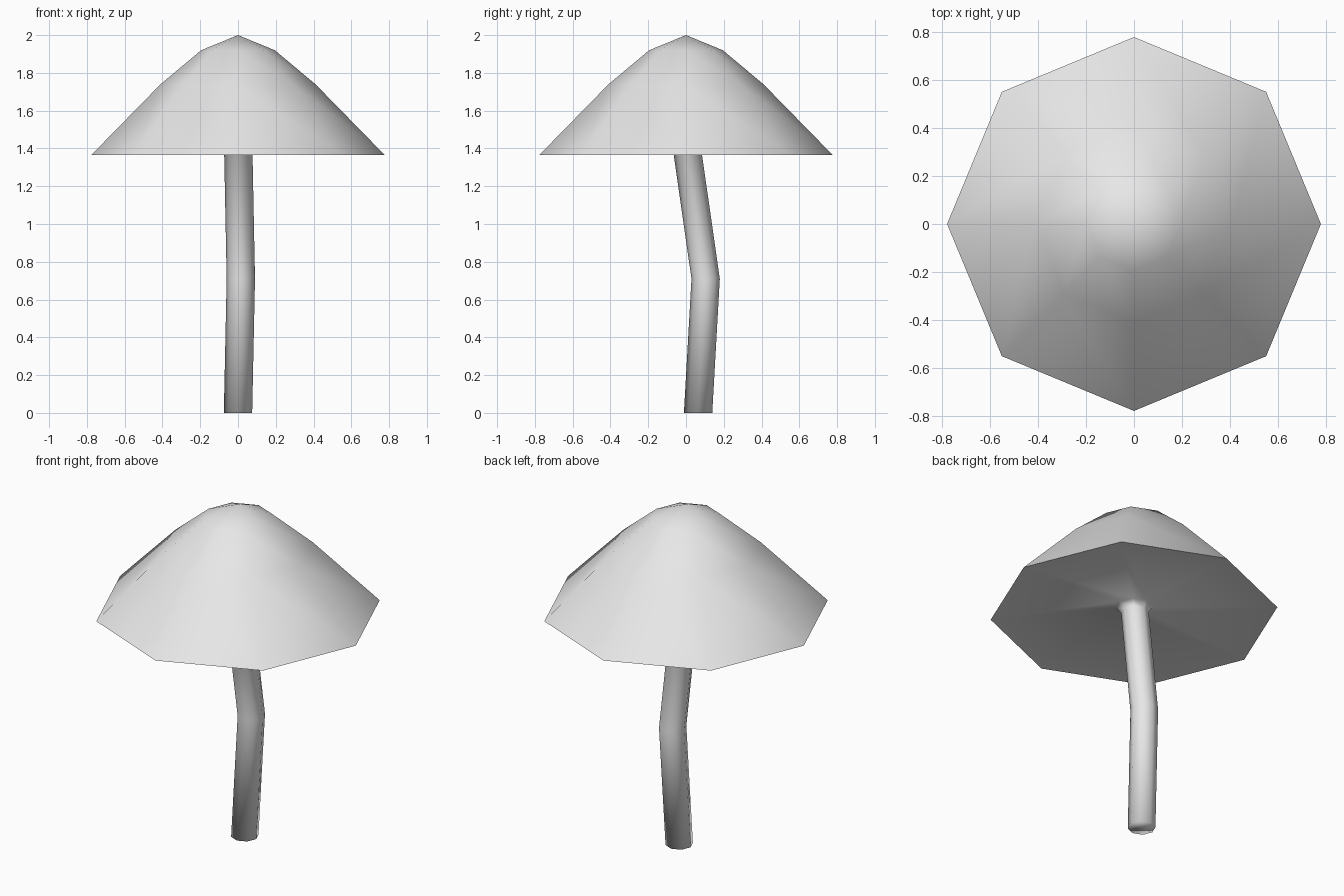
import bpy, bmesh, math

old = bpy.data.objects.get("Cube")
if old:
    bpy.data.objects.remove(old, do_unlink=True)

SIDES = 8

mat = bpy.data.materials.new("pale_grey")
mat.use_nodes = True
grey = (0.8, 0.8, 0.8, 1)
mat.diffuse_color = grey
mat.node_tree.nodes["Principled BSDF"].inputs["Base Color"].default_value = grey


def add_ring(bm, x, y, z, radius):
    """Octagon with its corners on the x and y axes."""
    return [bm.verts.new((x + radius * math.cos(i * math.tau / SIDES),
                          y + radius * math.sin(i * math.tau / SIDES), z))
            for i in range(SIDES)]


# One skin from the cap, over the rim, under to the collar and down the stem:
# centre x, centre y, height, radius
sections = [
    (0, 0, 1.92, 0.195),        # crown
    (0, 0, 1.74, 0.41),         # shoulder
    (0, 0, 1.365, 0.777),       # rim
    (0, 0.005, 1.40, 0.10),     # collar under the cap
    (0.002, 0.01, 1.365, 0.075),  # stem top
    (0.015, 0.104, 0.71, 0.075),  # stem bend
    (0, 0.064, 0, 0.075),       # stem foot
]

bm = bmesh.new()
rings = [add_ring(bm, *s) for s in sections]
apex = bm.verts.new((0, 0, 2))
for i in range(SIDES):
    j = (i + 1) % SIDES
    bm.faces.new((apex, rings[0][i], rings[0][j]))
    for upper, lower in zip(rings, rings[1:]):
        bm.faces.new((upper[i], lower[i], lower[j], upper[j]))
bm.faces.new(list(reversed(rings[-1])))
bmesh.ops.recalc_face_normals(bm, faces=bm.faces)

mesh = bpy.data.meshes.new("mushroom")
bm.to_mesh(mesh)
bm.free()
mesh.materials.append(mat)
mushroom = bpy.data.objects.new("mushroom", mesh)
bpy.context.collection.objects.link(mushroom)

# Smooth everywhere except the sharp rim
bpy.ops.object.select_all(action="DESELECT")
mushroom.select_set(True)
bpy.context.view_layer.objects.active = mushroom
bpy.ops.object.shade_smooth_by_angle(angle=math.radians(115))
